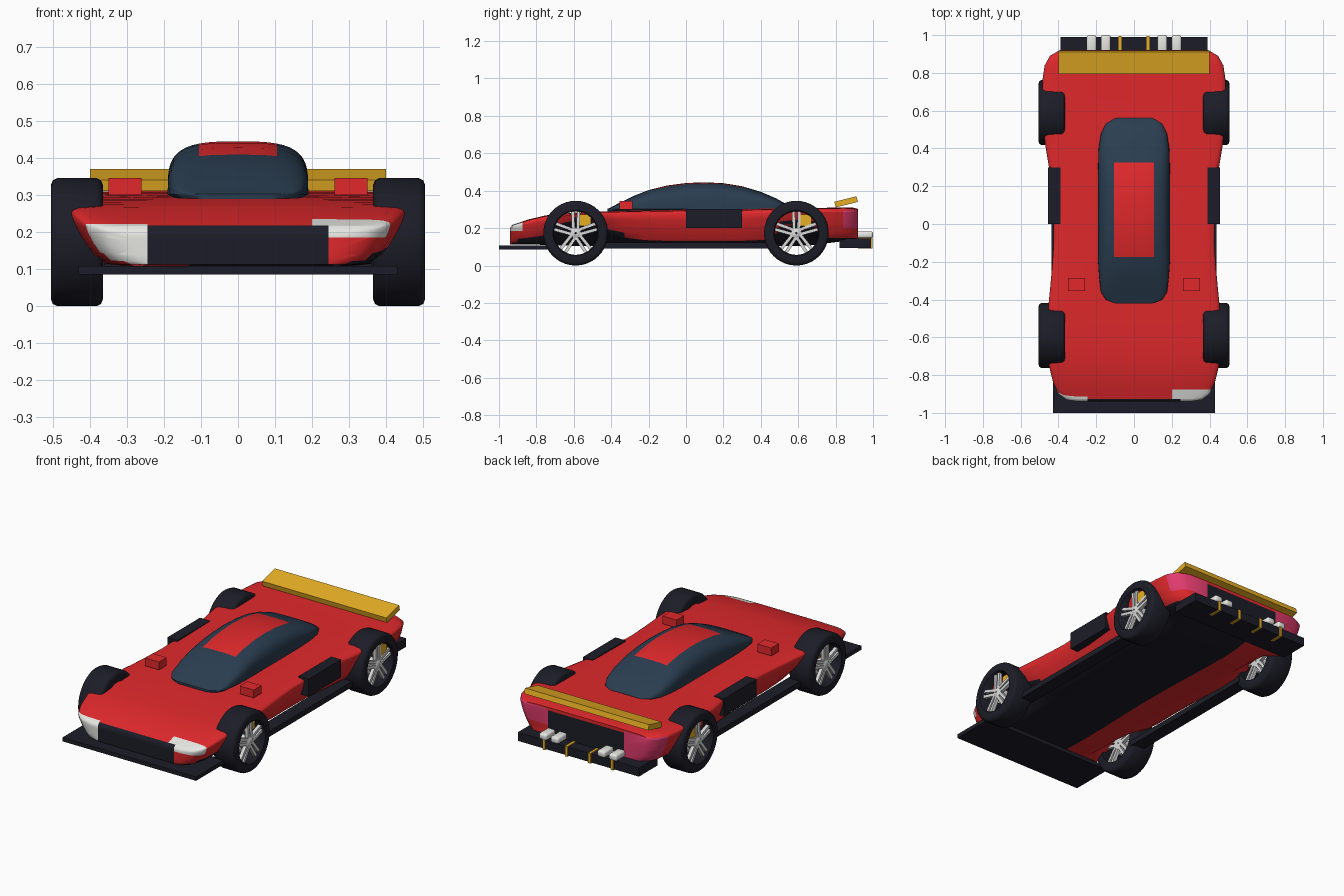
import bpy, bmesh, math
from mathutils import Vector, Matrix

cube = bpy.data.objects.get("Cube")
if cube:
    bpy.data.objects.remove(cube, do_unlink=True)


def material(name, rgb):
    m = bpy.data.materials.new(name)
    m.use_nodes = True
    m.diffuse_color = (*rgb, 1)
    m.node_tree.nodes["Principled BSDF"].inputs["Base Color"].default_value = (*rgb, 1)
    return m


RED = material("red paint", (.75, .022, .025))
DARK = material("dark trim", (.012, .012, .021))
GLASS = material("blue glass", (.023, .047, .08))
GOLD = material("gold", (.84, .45, .018))
WHITE = material("white lamp", (.85, .85, .82))
SILVER = material("silver", (.7, .7, .7))
PINK = material("tail lamp", (.78, .045, .16))
smooth_parts = []


def finish(bm, name, mats, smooth=False):
    bmesh.ops.recalc_face_normals(bm, faces=bm.faces)
    me = bpy.data.meshes.new(name)
    bm.to_mesh(me)
    bm.free()
    ob = bpy.data.objects.new(name, me)
    bpy.context.collection.objects.link(ob)
    for m in mats:
        me.materials.append(m)
    if smooth:
        smooth_parts.append(ob)
    return ob


def box(name, mat, x, y, z, tilt=0, bevel=0):
    """Box from three (low, high) ranges, optionally tilted about x."""
    bm = bmesh.new()
    bmesh.ops.create_cube(bm, size=1)
    bmesh.ops.scale(bm, vec=[r[1] - r[0] for r in (x, y, z)], verts=bm.verts)
    if bevel:
        bmesh.ops.bevel(bm, geom=bm.edges[:], offset=bevel, segments=3, profile=.5, affect='EDGES')
    bmesh.ops.rotate(bm, matrix=Matrix.Rotation(tilt, 3, 'X'), verts=bm.verts)
    bmesh.ops.translate(bm, vec=[sum(r) / 2 for r in (x, y, z)], verts=bm.verts)
    return finish(bm, name, [mat], bevel > 0)


def pair(name, mat, x, y, z, **kw):
    box("left_" + name, mat, x, y, z, **kw)
    box("right_" + name, mat, (-x[1], -x[0]), y, z, **kw)


def loft(rings):
    bm = bmesh.new()
    loops = [[bm.verts.new(p) for p in r] for r in rings]
    n = len(loops[0])
    for a, b in zip(loops, loops[1:]):
        for i in range(n):
            j = (i + 1) % n
            bm.faces.new((a[i], a[j], b[j], b[i]))
    bm.faces.new(loops[0])
    bm.faces.new(loops[-1])
    bmesh.ops.recalc_face_normals(bm, faces=bm.faces)
    return bm


def cut(bm, axis, values):
    for v in values:
        co, no = Vector(), Vector()
        co[axis], no[axis] = v, 1
        bmesh.ops.bisect_plane(bm, geom=bm.verts[:] + bm.edges[:] + bm.faces[:],
                               dist=1e-5, plane_co=co, plane_no=no)


def paint(bm, rule):
    bm.normal_update()
    for f in bm.faces:
        f.material_index = rule(f.calc_center_median(), f.normal)


# Body shell: y, half width, top height, sill height, underside height at the middle
STATIONS = [(-.94, .30, .200, .113, .113), (-.93, .36, .217, .113, .113),
            (-.90, .40, .227, .113, .113), (-.84, .428, .247, .115, .113),
            (-.75, .45, .268, .125, .11), (-.69, .453, .275, .17, .107),
            (-.60, .455, .282, .2, .105), (-.50, .454, .287, .19, .105),
            (-.42, .452, .29, .16, .105), (-.33, .443, .292, .135, .105),
            (-.22, .433, .295, .12, .105), (-.10, .425, .297, .115, .105),
            (.10, .43, .30, .115, .105), (.30, .45, .302, .115, .105),
            (.42, .47, .304, .12, .105), (.50, .478, .305, .17, .105),
            (.60, .483, .306, .19, .105), (.70, .486, .308, .17, .11),
            (.76, .485, .309, .13, .12), (.84, .473, .311, .13, .13),
            (.89, .445, .31, .13, .13), (.92, .395, .303, .13, .13)]


def body_ring(y, w, top, low, under):
    h = top - low
    half = [(.5, 1), (.85, .99), (.95, .97), (.99, .93), (1, .87),
            (.983, .7), (.95, .48), (.905, .26), (.86, .09), (.8, 0)]
    pts = [(w * a, y, low + h * b) for a, b in half]
    pts += [(w * .6, y, under), (w * .3, y, under), (0, y, under)]
    return [(0, y, top)] + pts + [(-p[0], y, p[2]) for p in reversed(pts[:-1])]


def body_colour(c, n):
    if n.z < -.6 and c.x > -.125:
        return 1
    if c.y < -.875 and n.z > -.6:
        if abs(c.x) < .245 and c.z < .218:
            return 1
        if c.x < -.245 and c.z < .222:
            return 2
        if c.x > .2 and c.z > .185:
            return 2
    if c.y > .915 and abs(c.x) < .245 and c.z < .285:
        return 1
    if c.y > .84 and abs(c.x) > .245 and (.2 if c.x > 0 else .14) < c.z < .295:
        return 3
    return 0


body = loft([body_ring(*s) for s in STATIONS])
cut(body, 0, (-.245, .2, .245))
cut(body, 1, (-.875,))
cut(body, 2, (.14, .185, .2, .218, .222, .285, .295))
paint(body, body_colour)
finish(body, "body", [RED, DARK, WHITE, PINK], True)

# Canopy with a painted roof panel: y, half width, top height
CANOPY = [(-.42, .10, .303), (-.40, .15, .312), (-.36, .175, .333), (-.28, .185, .372),
          (-.20, .19, .403), (-.10, .19, .428), (0, .19, .441), (.10, .19, .445),
          (.20, .19, .44), (.30, .19, .424), (.40, .187, .394), (.48, .175, .36),
          (.53, .15, .332), (.56, .10, .307)]


def canopy_ring(y, w, top, base=.302, n=24):
    ring = [(w * .85, y, .283)]
    for i in range(n + 1):
        a = math.pi * i / n
        c, s = math.cos(a), max(0, math.sin(a))
        ring.append((math.copysign(abs(c) ** .62, c) * w, y, base + (top - base) * s ** .52))
    return ring + [(-w * .85, y, .283)]


canopy = loft([canopy_ring(*s) for s in CANOPY])
cut(canopy, 0, (-.105, .105))
cut(canopy, 1, (-.175, .325))
paint(canopy, lambda c, n: int(abs(c.x) < .105 and -.175 < c.y < .325 and c.z > .32))
finish(canopy, "canopy", [GLASS, RED], True)

# Splitter, diffuser and sills
box("front_splitter", DARK, (-.43, .43), (-1, -.74), (.085, .108))
box("rear_diffuser", DARK, (-.39, .39), (.82, .99), (.095, .145))
pair("skirt", DARK, (.36, .438), (-.46, .47), (.09, .122))

# Mirrors, side intakes and rear wing
pair("mirror", RED, (.26, .35), (-.355, -.285), (.3, .346))
pair("side_intake", DARK, (.39, .455), (0, .3), (.2, .302))
box("rear_wing", GOLD, (-.4, .4), (.795, .917), (.325, .356), tilt=.24)

# Exhausts and diffuser fins
for i, x in enumerate((.15, .225)):
    pair(f"exhaust_{i + 1}", WHITE, (x - .026, x + .026), (.91, 1), (.146, .183), bevel=.012)
for i, x in enumerate((.075, .22)):
    pair(f"diffuser_fin_{i + 1}", GOLD, (x - .008, x + .008), (.92, .996), (.09, .15))


# Wheels
def lathe(name, mat, profile, centre, side, steps=40):
    """Spin a closed (x, radius) profile about the axle."""
    bm = bmesh.new()
    loops = []
    for k in range(steps):
        a = math.tau * k / steps
        loops.append([bm.verts.new((side * x, centre[0] + r * math.cos(a),
                                    centre[1] + r * math.sin(a))) for x, r in profile])
    n = len(profile)
    for k in range(steps):
        a, b = loops[k], loops[(k + 1) % steps]
        for i in range(n):
            j = (i + 1) % n
            bm.faces.new((a[i], a[j], b[j], b[i]))
    return finish(bm, name, [mat], True)


TYRE = [(.365, .118), (.365, .155), (.37, .167), (.382, .173), (.488, .173),
        (.5, .167), (.505, .155), (.505, .122), (.498, .116)]
HUB = [(.38, .004), (.38, .03), (.488, .028), (.496, .018), (.496, .004)]


def spokes(name, centre, side):
    """Five twin spokes with a groove between, on the outer and inner face."""
    bm = bmesh.new()
    for k in range(5):
        for lean in (-1, 1):
            for x in (.482, .39):
                new = bmesh.ops.create_cube(bm, size=1)["verts"]
                bmesh.ops.scale(bm, vec=(.02, .017, .1), verts=new)
                bmesh.ops.translate(bm, vec=(side * x, lean * .011, .068), verts=new)
                turn = Matrix.Rotation(math.tau * k / 5 - lean * .04, 3, 'X')
                bmesh.ops.rotate(bm, matrix=turn, verts=new)
    bmesh.ops.translate(bm, vec=(0, *centre), verts=bm.verts)
    finish(bm, name, [SILVER])


for end, y in (("front", -.59), ("rear", .59)):
    for label, side in (("left", 1), ("right", -1)):
        tag, centre = f"{end}_{label}_", (y, .173)
        lathe(tag + "tyre", DARK, TYRE, centre, side)
        lathe(tag + "hub", SILVER, HUB, centre, side, 20)
        spokes(tag + "spokes", centre, side)
        xs = sorted((side * .42, side * (.465 if end == "front" else .488)))
        box(tag + "caliper", GOLD, xs, (y + .02, y + .082), (.212, .272))

# Smooth shading on the curved parts
bpy.ops.object.select_all(action='DESELECT')
for ob in smooth_parts:
    ob.select_set(True)
bpy.context.view_layer.objects.active = smooth_parts[0]
bpy.ops.object.shade_smooth_by_angle(angle=math.radians(48))
